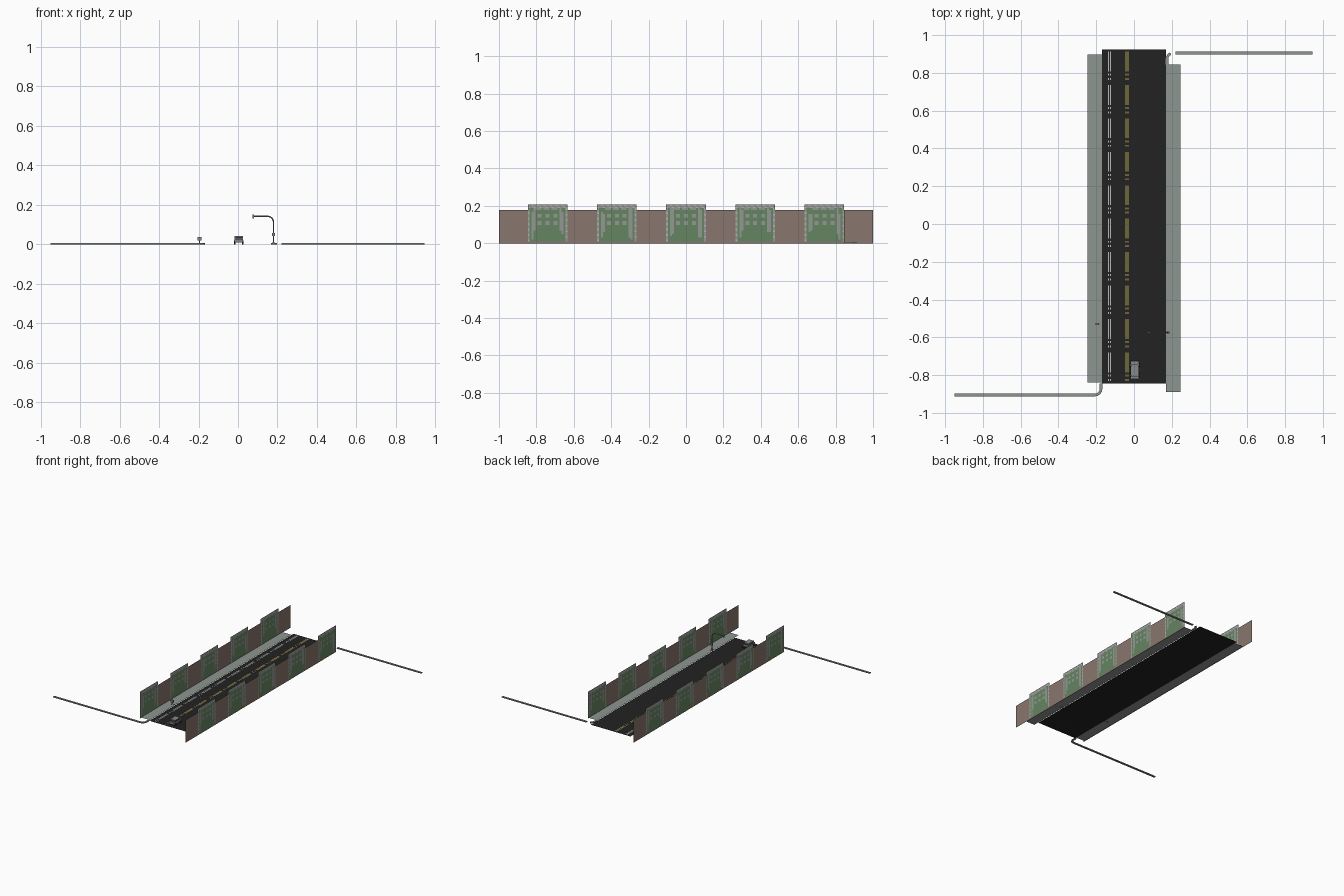
import bpy, bmesh, math, random
from mathutils import Vector

random.seed(4)
cube = bpy.data.objects.get("Cube")
if cube:
    bpy.data.objects.remove(cube)


def material(name, r, g, b):
    m = bpy.data.materials.new(name)
    m.use_nodes = True
    m.diffuse_color = (r, g, b, 1)
    bsdf = next(n for n in m.node_tree.nodes if n.type == 'BSDF_PRINCIPLED')
    bsdf.inputs["Base Color"].default_value = (r, g, b, 1)
    return m


ASPHALT = material("asphalt", .016, .016, .016)
PAVING = material("paving", .27, .3, .28)
BRICK = material("brown brick", .25, .18, .155)
STONE = material("facade grey", .3, .31, .3)
IVY = material("ivy green", .13, .235, .12)
PALE = material("pale trim", .42, .46, .4)
YELLOW = material("yellow paint", .5, .42, .08)
WHITE = material("white paint", .5, .5, .48)
METAL = material("grey metal", .24, .25, .26)
DARK = material("dark rubber and glass", .03, .03, .035)


def finish(name, bm, *mats):
    mesh = bpy.data.meshes.new(name)
    bm.to_mesh(mesh)
    bm.free()
    for m in mats:
        mesh.materials.append(m)
    ob = bpy.data.objects.new(name, mesh)
    bpy.context.collection.objects.link(ob)
    return ob


def box(name, x, y, z, mat):
    """Box from (low, high) pairs."""
    bm = bmesh.new()
    bmesh.ops.create_cube(bm, size=1)
    for v in bm.verts:
        v.co = [a + (b - a) * (c + .5) for (a, b), c in zip((x, y, z), v.co)]
    return finish(name, bm, mat)


def sheet(name, quads, mat):
    """Flat quads, each a corner and two edge vectors."""
    bm = bmesh.new()
    for corner, u, v in quads:
        c, u, v = Vector(corner), Vector(u), Vector(v)
        bm.faces.new([bm.verts.new(p) for p in (c, c + u, c + u + v, c + v)])
    return finish(name, bm, mat)


def flat(x0, x1, y0, y1, z):
    return (x0, y0, z), (x1 - x0, 0, 0), (0, y1 - y0, 0)


def tube(name, points, radius, mat):
    cu = bpy.data.curves.new(name, 'CURVE')
    cu.dimensions = '3D'
    cu.bevel_depth = radius
    cu.bevel_resolution = 1
    cu.use_fill_caps = True
    sp = cu.splines.new('POLY')
    sp.points.add(len(points) - 1)
    for p, co in zip(sp.points, points):
        p.co = (*co, 1)
    cu.materials.append(mat)
    ob = bpy.data.objects.new(name, cu)
    bpy.context.collection.objects.link(ob)
    return ob


def curb(name, path, width, height, mat):
    """Square-section strip along a ground path."""
    bm = bmesh.new()
    pts = [Vector(p).to_3d() for p in path]
    rings = []
    for i, p in enumerate(pts):
        d = (pts[min(i + 1, len(pts) - 1)] - pts[max(i - 1, 0)]).normalized()
        side = Vector((-d.y, d.x, 0)) * width / 2
        up = Vector((0, 0, height))
        rings.append([bm.verts.new(c) for c in (p - side, p + side, p + side + up, p - side + up)])
    for a, b in zip(rings, rings[1:]):
        for k in range(4):
            bm.faces.new((a[k], a[k - 1], b[k - 1], b[k]))
    bm.faces.new(rings[0])
    bm.faces.new(rings[-1])
    bmesh.ops.recalc_face_normals(bm, faces=bm.faces)
    return finish(name, bm, mat)


# Road and pavements
sheet("road", [flat(-.17, .17, -.845, .925, .001)], ASPHALT)
sheet("right_pavement", [flat(-.247, -.17, -.838, .898, .004)], PAVING)
sheet("left_pavement", [flat(.17, .247, -.89, .845, .004)], PAVING)

# Lane paint: long dashes with two short marks between them
for name, xs, mat in (("white_lane_marks", (-.134, -.124), WHITE),
                      ("yellow_lane_marks", (-.042, -.032), YELLOW)):
    quads = []
    for i in range(10):
        y = -.785 + i * .177
        for x in xs:
            for start, length in ((0, .105), (-.022, .01), (-.045, .01)):
                quads.append(flat(x - .0025, x + .0025, y + start, y + start + length, .0025))
    sheet(name, quads, mat)

# Cross-street curbs with rounded corners
arc = [(.03 - .03 * math.cos(a), .03 * math.sin(a)) for a in (0, .4, .8, 1.2, math.pi / 2)]
for name, s in (("left", 1), ("right", -1)):
    corner = [(s * (.175 + x), s * (.875 + y)) for x, y in [(0, -.03)] + arc]
    if s > 0:
        curb("left_corner_curb", corner[:5], .014, .007, PAVING)
        curb("left_long_curb", [(.22, .905), (.946, .905)], .014, .007, PAVING)
    else:
        curb("right_long_curb", corner + [(-.95, -.905)], .014, .007, PAVING)


# Brick walls and overgrown facades
def facade(name, x, yc, rows=20, cols=20):
    """Two-sided panel whose cells are windows, ivy, stone or trim."""
    bm = bmesh.new()
    w, z0, z1 = .212, .01, .207
    ragged = [(random.uniform(.02, .3), random.uniform(.7, .92)) for _ in range(cols)]
    for side in (-.0015, .0015):
        grid = [[bm.verts.new((x + side, yc + w * (c / cols - .5), z0 + (z1 - z0) * r / rows))
                 for c in range(cols + 1)] for r in range(rows + 1)]
        for r in range(rows):
            for c in range(cols):
                q = [grid[r][c], grid[r][c + 1], grid[r + 1][c + 1], grid[r + 1][c]]
                f = bm.faces.new(q if side > 0 else q[::-1])
                window = c in (5, 6, 9, 10, 13, 14) and r % 4 in (1, 2) and r > 6
                patch = (c in (2, 3) or c in (16, 17)) and ragged[c][0] < r / rows < ragged[c][1]
                if r >= rows - 2 or c in (0, cols - 1):
                    f.material_index = 2 if (r + c) % 3 == 0 else 0
                elif window or patch or (r > 16 and c % 4 == 0):
                    f.material_index = 0
                else:
                    f.material_index = 1
    return finish(name, bm, STONE, IVY, PALE)


for name, s in (("left", 1), ("right", -1)):
    y0, y1 = sorted((-s, s * .85))
    sheet(name + "_wall", [((s * .247, y0, 0), (0, y1 - y0, 0), (0, 0, .177))], BRICK)
    for i in range(5):
        facade(f"{name}_facade_{i + 1}", s * .247, (i - 2) * .37)

# Street lamp
bend = [(.15 + .03 * math.cos(a), -.575, .112 + .03 * math.sin(a))
        for a in [k * math.pi / 12 for k in range(7)]]
tube("lamp_post", [(.18, -.575, 0)] + bend + [(.077, -.575, .143)], .0035, METAL)
box("lamp_head", (.074, .082), (-.58, -.57), (.131, .15), METAL)
box("lamp_base", (.173, .187), (-.582, -.568), (0, .008), METAL)
box("lamp_signal_box", (.173, .188), (-.581, -.569), (.042, .058), METAL)

# Post box on the pavement
tube("meter_post", [(-.195, -.53, 0), (-.195, -.53, .024)], .003, METAL)
box("meter_head", (-.205, -.185), (-.536, -.524), (.019, .036), METAL)
box("meter_base", (-.203, -.175), (-.536, -.524), (0, .006), METAL)

# Small van
box("van_body", (-.018, .026), (-.82, -.728), (.01, .026), METAL)
cabin = box("van_cabin", (-.017, .025), (-.808, -.745), (.026, .042), METAL)
box("van_side_windows", (-.0175, .0255), (-.8, -.755), (.029, .038), DARK)
box("van_windscreen", (-.012, .02), (-.8085, -.7445), (.029, .038), DARK)
box("van_bumper", (-.016, .024), (-.728, -.72), (.012, .02), DARK)
for x in (-.016, .024):
    for y in (-.8, -.747):
        bm = bmesh.new()
        bmesh.ops.create_cone(bm, cap_ends=True, segments=12, radius1=.01, radius2=.01, depth=.008)
        for v in bm.verts:
            v.co = (x + v.co.z, y + v.co.x, .01 + v.co.y)
        bmesh.ops.recalc_face_normals(bm, faces=bm.faces)
        finish("van_wheel", bm, DARK)
